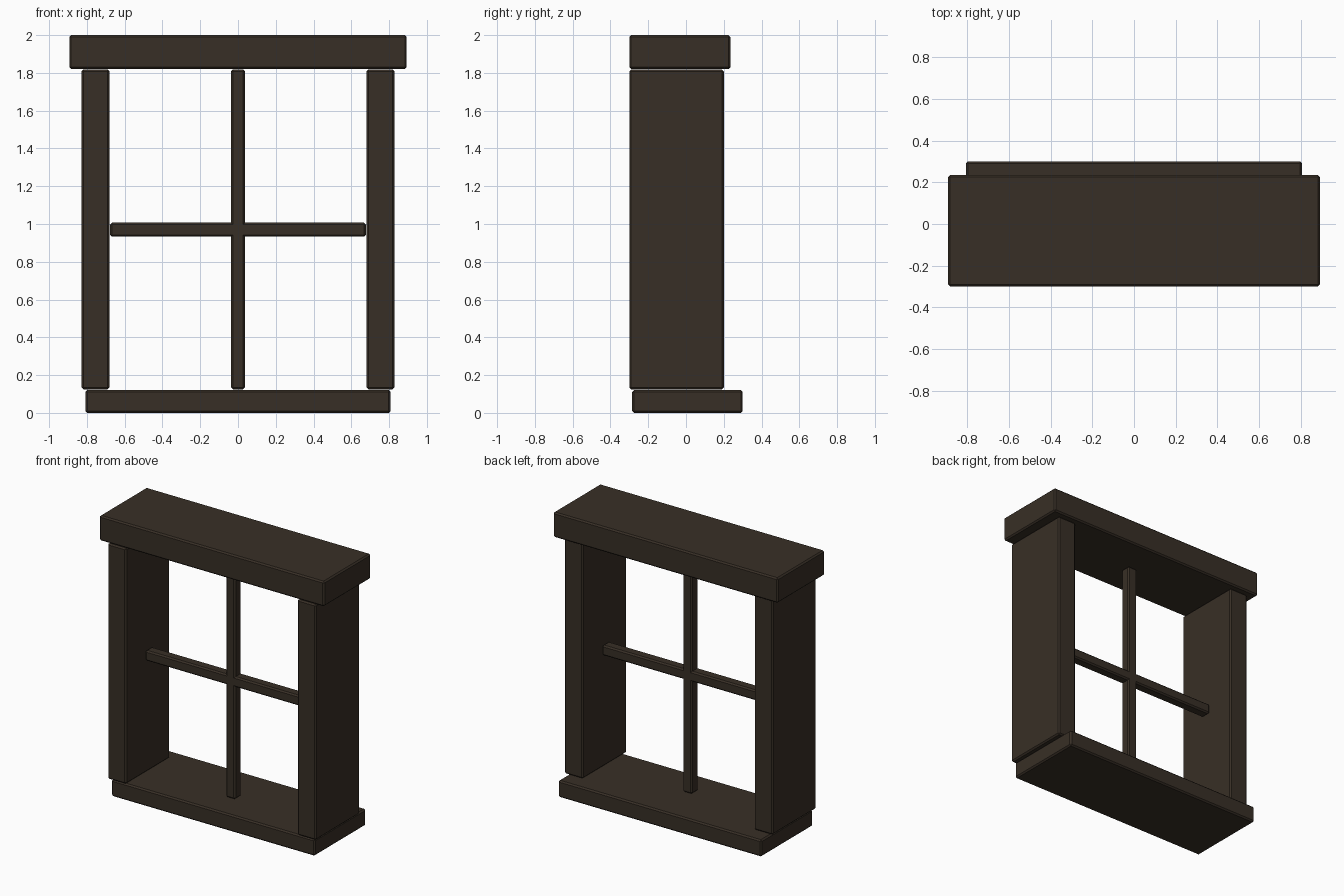
import bpy
import bmesh
from mathutils import Vector

if "Cube" in bpy.data.objects:
    bpy.data.objects.remove(bpy.data.objects["Cube"], do_unlink=True)

# Dark stained timber
wood = bpy.data.materials.new("dark_wood")
wood.use_nodes = True
colour = (0.039, 0.028, 0.019, 1)
wood.diffuse_color = colour
bsdf = wood.node_tree.nodes["Principled BSDF"]
bsdf.inputs["Base Color"].default_value = colour
bsdf.inputs["Roughness"].default_value = 0.9


def beam(name, low, high, bevel=0.01):
    """Box between two corners, with narrow chamfered edges."""
    low, high = Vector(low), Vector(high)
    centre, size = (low + high) / 2, high - low
    mesh = bpy.data.meshes.new(name)
    bm = bmesh.new()
    bmesh.ops.create_cube(bm, size=1)
    bmesh.ops.scale(bm, vec=size, verts=bm.verts)
    bmesh.ops.bevel(bm, geom=bm.edges[:], offset=bevel, segments=1,
                    affect='EDGES')
    bm.to_mesh(mesh)
    bm.free()
    mesh.materials.append(wood)
    obj = bpy.data.objects.new(name, mesh)
    obj.location = centre
    bpy.context.collection.objects.link(obj)
    return obj


# Sill and lintel
beam("sill", (-0.808, -0.285, 0), (0.808, 0.30, 0.12))
beam("lintel", (-0.893, -0.30, 1.82), (0.893, 0.235, 2))

# Side jambs
for name, side in (("left_jamb", 1), ("right_jamb", -1)):
    xs = sorted((side * 0.68, side * 0.828))
    beam(name, (xs[0], -0.30, 0.125), (xs[1], 0.20, 1.818))

# Crossing glazing bars, centred in the depth of the jambs
beam("upright_bar", (-0.037, -0.087, 0.125), (0.037, -0.013, 1.818))
beam("cross_bar", (-0.677, -0.087, 0.933), (0.677, -0.013, 1.007))
